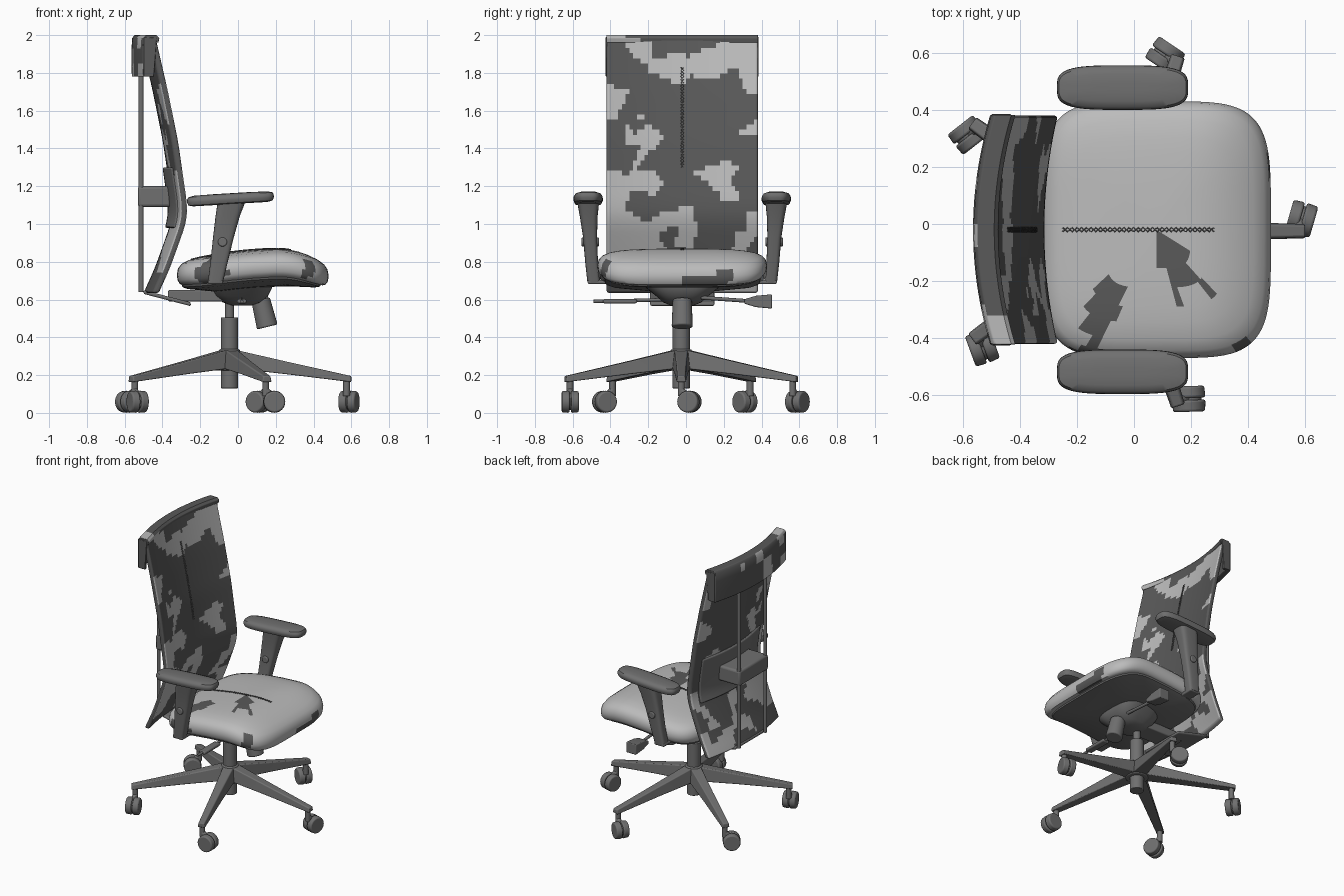
import bpy, bmesh, math, random
from mathutils import Vector, Matrix

if "Cube" in bpy.data.objects:
    bpy.data.objects.remove(bpy.data.objects["Cube"])

CY = -0.02                      # symmetry plane of the chair
BX, BY = -0.045, -0.025         # column centre
random.seed(4)

def mat(name, v):
    m = bpy.data.materials.new(name)
    m.diffuse_color = (v, v, v, 1)
    m.use_nodes = True
    m.node_tree.nodes["Principled BSDF"].inputs["Base Color"].default_value = m.diffuse_color
    return m
PLASTIC, LIGHT, DARK = mat("plastic", .16), mat("light_fabric", .5), mat("dark_fabric", .1)

def finish(name, bm, m=PLASTIC, bevel=0, angle=40):
    bmesh.ops.recalc_face_normals(bm, faces=bm.faces)
    me = bpy.data.meshes.new(name)
    bm.to_mesh(me)
    bm.free()
    ob = bpy.data.objects.new(name, me)
    bpy.context.collection.objects.link(ob)
    me.materials.append(m)
    bpy.ops.object.select_all(action='DESELECT')
    ob.select_set(True)
    bpy.context.view_layer.objects.active = ob
    bpy.ops.object.shade_smooth_by_angle(angle=math.radians(angle))
    if bevel:
        b = ob.modifiers.new("bevel", 'BEVEL')
        b.width, b.segments, b.limit_method, b.angle_limit = bevel, 3, 'ANGLE', math.radians(50)
    return ob

def loft(name, rings, m=PLASTIC, bevel=0):
    bm = bmesh.new()
    vs = [[bm.verts.new(p) for p in r] for r in rings]
    n = len(vs[0])
    for a, b in zip(vs, vs[1:]):
        for i in range(n):
            bm.faces.new((a[i], a[(i + 1) % n], b[(i + 1) % n], b[i]))
    bm.faces.new(vs[0])
    bm.faces.new(vs[-1])
    return finish(name, bm, m, bevel)

def oval(cx, cy, z, a, b, n=4, N=48, bend=lambda x: 0):
    pts = []
    for i in range(N):
        t = 2 * math.pi * i / N
        c, s = math.cos(t), math.sin(t)
        x = cx + a * math.copysign(abs(c) ** (2 / n), c)
        pts.append((x, cy + b * math.copysign(abs(s) ** (2 / n), s), z + bend(x)))
    return pts

def rect(cx, cy, z, a, b):
    return [(cx - a, cy - b, z), (cx + a, cy - b, z), (cx + a, cy + b, z), (cx - a, cy + b, z)]

def box(name, x0, x1, y0, y1, z0, z1, bevel=.008):
    c = ((x0 + x1) / 2, (y0 + y1) / 2)
    return loft(name, [rect(*c, z, (x1 - x0) / 2, (y1 - y0) / 2) for z in (z0, z1)], bevel=bevel)

def rod(name, p, q, r, r2=None, bevel=0, seg=24):
    p, q = Vector(p), Vector(q)
    bm = bmesh.new()
    M = Matrix.Translation((p + q) / 2) @ (q - p).to_track_quat('Z', 'Y').to_matrix().to_4x4()
    bmesh.ops.create_cone(bm, cap_ends=True, segments=seg, radius1=r, radius2=r2 or r,
                          depth=(q - p).length, matrix=M)
    return finish(name, bm, bevel=bevel)

def lin(table, x):
    for (a, u), (b, v) in zip(table, table[1:]):
        if x <= b:
            return u + (v - u) * (x - a) / (b - a)
    return table[-1][1]

def smooth(table, x, w):
    return sum(lin(table, x + w * k / 4) for k in range(-4, 5)) / 9

def bowed(name, profile, half, sag, m=PLASTIC, bevel=.008, n=40):
    # closed x-z profile swept across y, ends curved forward
    ts = [-1 + 2 * i / n for i in range(n + 1)]
    return loft(name, [[(x + sag * t * t, CY + half * t, z) for x, z in profile] for t in ts], m, bevel)

def camo(ob, seeds, share):
    # angular patches: each face takes the colour of its nearest seed
    ob.data.materials.append(LIGHT if ob.data.materials[0] == DARK else DARK)
    ps = [random.choice(ob.data.polygons).center.copy() for _ in range(seeds)]
    on = [random.random() < share for _ in ps]
    for f in ob.data.polygons:
        k = min(range(seeds), key=lambda i: (ps[i] - f.center).length)
        f.material_index = int(on[k])

# seat cushion and its under-shell
BEND = [(-.35, -.05), (-.17, -.038), (0, -.015), (.2, 0), (.3, -.005), (.4, -.035), (.52, -.065)]
bend = lambda x: smooth(BEND, x, .06)
SEAT = [(.01, .873), (.3, .872), (.45, .870), (.6, .867), (.72, .862), (.85, .852), (.94, .835), (.985, .812)]
LOW = [(1, .78), (.99, .75), (.96, .73), (.92, .722), (.5, .722)]
seat = loft("seat_cushion", [oval(.078, CY, z, .402 * s, .45 * s, 4.5, 96, bend) for s, z in SEAT + LOW], LIGHT)
camo(seat, 70, .12)
loft("seat_shell", [oval(.07, CY, z, .4 * s, .45 * s, 4.5, 64, bend)
                    for s, z in [(.93, .735), (.91, .712), (.84, .70), (.5, .675), (.3, .67)]])

# backrest panel
FRONT = [(.6, -.43), (.63, -.42), (.76, -.36), (.92, -.302), (1.02, -.268), (1.1, -.266),
         (1.44, -.315), (1.71, -.37), (1.97, -.43), (2.1, -.46)]
SAG, T = .047, .036
front = lambda z: smooth(FRONT, z, .05) - SAG      # front face on the centre line
zs = [.635 + (1.985 - .635) * i / 50 for i in range(51)]
back = bowed("backrest", [(front(z), z) for z in zs] + [(front(z) - T, z) for z in zs[::-1]], .40, SAG, DARK, .012)
camo(back, 90, .4)

# folded cover over the top of the backrest
head = [(-.525, 1.78), (-.562, 1.78), (-.564, 1.85), (-.564, 1.93), (-.56, 1.985), (-.548, 2.0), (-.49, 2.0),
        (-.475, 1.985), (-.48, 1.96), (-.525, 1.96), (-.53, 1.9)]
camo(bowed("top_cover", head, .402, .06, DARK, .004), 40, .4)
for s, side in ((-1, "right"), (1, "left")):
    y = CY + s * .395
    loft("cover_end_" + side, [[(-.50, yy, 1.78), (-.445, yy, 1.78), (-.43, yy, 1.985), (-.50, yy, 1.99)]
                               for yy in (y - .01, y + .01)], DARK, .004)

# lumbar pad, strap and back rods
lz = [.98 + .32 * i / 10 for i in range(11)]
lumbar = [(front(z) - T, z) for z in lz] + [(front(z) - T - .022, z) for z in lz[::-1]]
bowed("lumbar_pad", lumbar, .33, SAG, bevel=.01)
box("lumbar_strap", -.53, -.355, CY - .165, CY + .165, 1.09, 1.2, .015)
for s, side in ((-1, "right"), (1, "left")):
    rod("back_rod_" + side, (-.513, CY + s * .15, .64), (-.513, CY + s * .15, 1.82), .013)
bowed("back_bracket", [(-.50, .65), (-.50, .63), (-.25, .565), (-.25, .585)], .17, 0, n=1)

# tilt mechanism
loft("mechanism", [oval(.02, CY, z, a, b, 3) for z, a, b in
                   [(.568, .05, .06), (.585, .1, .1), (.62, .14, .14), (.66, .16, .19), (.69, .165, .22)]])
box("mechanism_bar", -.37, .0, CY - .07, CY + .07, .59, .65)
rod("tension_knob", (.155, CY, .455), (.12, CY, .60), .056, .05, bevel=.008)
rod("tension_shaft", (.12, CY, .59), (.10, CY, .68), .03)
rod("height_lever", (.12, .08, .61), (.12, .36, .59), .01)
loft("height_paddle", [[(.08, y, .59 - h), (.16, y, .59 - h), (.16, y, .59 + h), (.08, y, .59 + h)]
                       for y, h in ((.31, .012), (.37, .03), (.455, .038))], bevel=.006)
rod("tilt_lever", (.02, -.08, .60), (.02, -.49, .59), .009)
box("tilt_lever_grip", -.005, .045, -.44, -.26, .58, .602)

# armrests
for s, side in ((-1, "right"), (1, "left")):
    y = lambda d: CY + s * d
    tilt = lambda x: .06 * (x + .04)
    loft("arm_pad_" + side, [oval(-.04, y(.498), z, .23 * k, .078 * j, 3.5, 64, tilt) for k, j, z in
         [(.85, .6, 1.105), (.97, .9, 1.111), (1, 1, 1.128), (.995, .98, 1.142), (.97, .88, 1.154), (.85, .6, 1.161), (.4, .2, 1.163)]])
    loft("arm_post_" + side, [oval(cx, y(d), z, a, b, 4, 32) for cx, d, z, a, b in
         [(-.12, .468, .69, .04, .034), (-.1, .48, .8, .046, .034), (-.077, .488, .93, .055, .037),
          (-.055, .495, 1.04, .064, .047), (-.035, .498, 1.115, .073, .058)]])
    ys = sorted((y(.24), y(.5)))
    box("arm_bracket_" + side, -.16, -.08, *ys, .682, .704)
    rod("arm_button_" + side, (-.082, y(.44), .905), (-.082, y(.533), .905), .024, bevel=.006)

# gas column and star base
rod("column_lower", (BX, BY, .13), (BX, BY, .505), .046, bevel=.004, seg=32)
rod("column_piston", (BX, BY, .5), (BX, BY, .62), .025)
rod("base_hub", (BX, BY, .225), (BX, BY, .337), .075, .055, bevel=.008, seg=32)
for i in range(5):
    a = i * math.radians(72)
    u = Vector((math.cos(a), math.sin(a), 0))
    v = Vector((-u.y, u.x, 0))
    c = Vector((BX, BY, 0))
    up = Vector((0, 0, 1))
    loft(f"base_leg_{i}", [[c + u * r + v * w + up * lo, c + u * r - v * w + up * lo,
                            c + u * r - v * w * .75 + up * hi, c + u * r + v * w * .75 + up * hi]
                           for r, w, lo, hi in ((.03, .048, .235, .334), (.3, .036, .205, .272), (.645, .026, .163, .195))],
         bevel=.006)
    # twin-wheel caster trailing its pivot
    p = c + u * .62
    t = a + math.radians(74)
    d = Vector((math.cos(t), math.sin(t), 0))
    e = Vector((-d.y, d.x, 0))
    w = p + d * .045 + up * .059
    rod(f"caster_stem_{i}", p + up * .09, p + up * .18, .018)
    rod(f"caster_arm_{i}", p + up * .12, w + up * .02, .018)
    rod(f"caster_axle_{i}", w - e * .02, w + e * .02, .045)
    for k in (-1, 1):
        rod(f"caster_wheel_{i}_{'a' if k < 0 else 'b'}", w + e * k * .004, w + e * k * .045, .059, .056, bevel=.008, seg=32)

# cross stitching on seat and backrest
def stitch(name, f, lo, hi, n=32):
    cu = bpy.data.curves.new(name, 'CURVE')
    cu.dimensions, cu.bevel_depth, cu.bevel_resolution = '3D', .0025, 1
    for s in (-1, 1):
        sp = cu.splines.new('POLY')
        sp.points.add(n)
        for k, q in enumerate(sp.points):
            x, z = f(lo + (hi - lo) * k / n)
            q.co = (x, CY + s * (.007 if k % 2 else -.007), z, 1)
    cu.materials.append(DARK)
    bpy.context.collection.objects.link(bpy.data.objects.new(name, cu))
stitch("seat_stitching", lambda x: (x, lin(SEAT, max(.01, abs(x - .078) / .402)) + bend(x) + .002), -.25, .28)
stitch("back_stitching", lambda z: (front(z) + .002, z), 1.3, 1.83)
